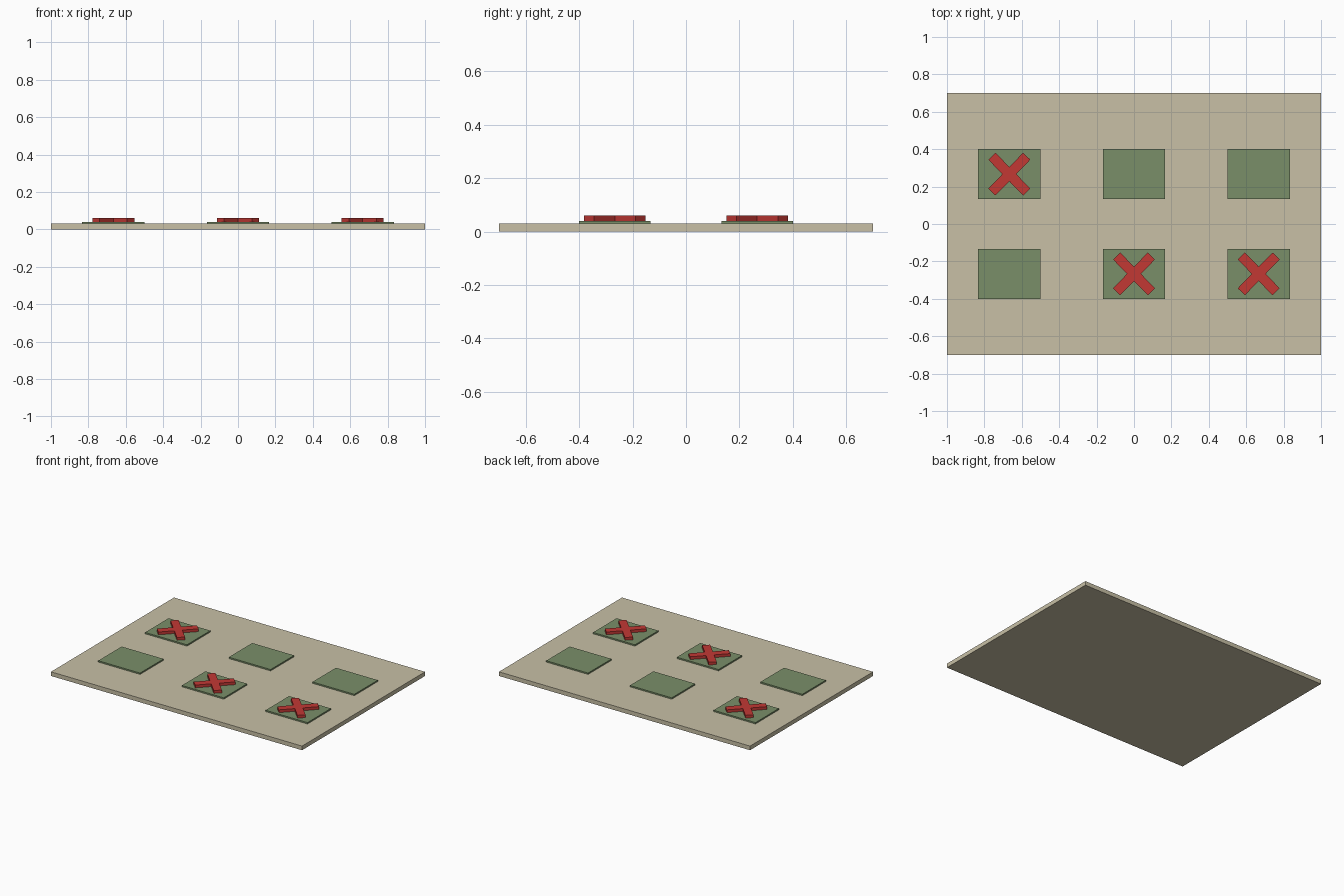
import bpy, bmesh, math

if "Cube" in bpy.data.objects:
    bpy.data.objects.remove(bpy.data.objects["Cube"])


def srgb(r, g, b):
    def lin(v):
        v /= 255
        return v / 12.92 if v <= 0.04045 else ((v + 0.055) / 1.055) ** 2.4
    return (lin(r), lin(g), lin(b), 1)


def material(name, rgb):
    m = bpy.data.materials.new(name)
    m.diffuse_color = srgb(*rgb)
    m.use_nodes = True
    m.node_tree.nodes["Principled BSDF"].inputs["Base Color"].default_value = m.diffuse_color
    return m


TAN = material("tan", (200, 192, 166))
GREEN = material("moss_green", (122, 143, 105))
RED = material("red", (194, 56, 52))


def prism(name, outline, x, y, z0, z1, mat):
    """Extrude a flat outline from z0 to z1, placed at (x, y)."""
    bm = bmesh.new()
    face = bm.faces.new([bm.verts.new((px, py, 0)) for px, py in outline])
    ext = bmesh.ops.extrude_face_region(bm, geom=[face])
    top = [v for v in ext["geom"] if isinstance(v, bmesh.types.BMVert)]
    bmesh.ops.translate(bm, verts=top, vec=(0, 0, z1 - z0))
    bmesh.ops.recalc_face_normals(bm, faces=bm.faces[:])
    me = bpy.data.meshes.new(name)
    bm.to_mesh(me)
    bm.free()
    me.materials.append(mat)
    ob = bpy.data.objects.new(name, me)
    ob.location = (x, y, z0)
    bpy.context.collection.objects.link(ob)
    return ob


def rect(w, h):
    return [(-w / 2, -h / 2), (w / 2, -h / 2), (w / 2, h / 2), (-w / 2, h / 2)]


def cross(length, width, angle):
    """Outline of two bars crossing at +angle and -angle."""
    l, w, c, s = length / 2, width / 2, math.cos(angle), math.sin(angle)
    a = (l * c + w * s, l * s - w * c)
    b = (l * c - w * s, l * s + w * c)
    right = [(w / s, 0), a, b, (0, w / c)]
    left = [(-x, y) for x, y in reversed(right[:3])]
    upper = right + left
    return upper + [(-x, -y) for x, y in upper[1:-1]]


# Base board
prism("board", rect(2, 1.4), 0, 0, 0, 0.03, TAN)

# Raised pads, some marked with a cross
marked = {(0, 1), (1, 0), (2, 0)}
for col in range(3):
    for row in range(2):
        x, y = (col - 1) * 0.6667, (row - 0.5) * 0.5333
        prism(f"pad_{col}_{row}", rect(0.3333, 0.2667), x, y, 0.03, 0.04, GREEN)
        if (col, row) in marked:
            prism(f"cross_mark_{col}_{row}", cross(0.2667, 0.0533, 0.8),
                  x, y, 0.04, 0.06, RED)
